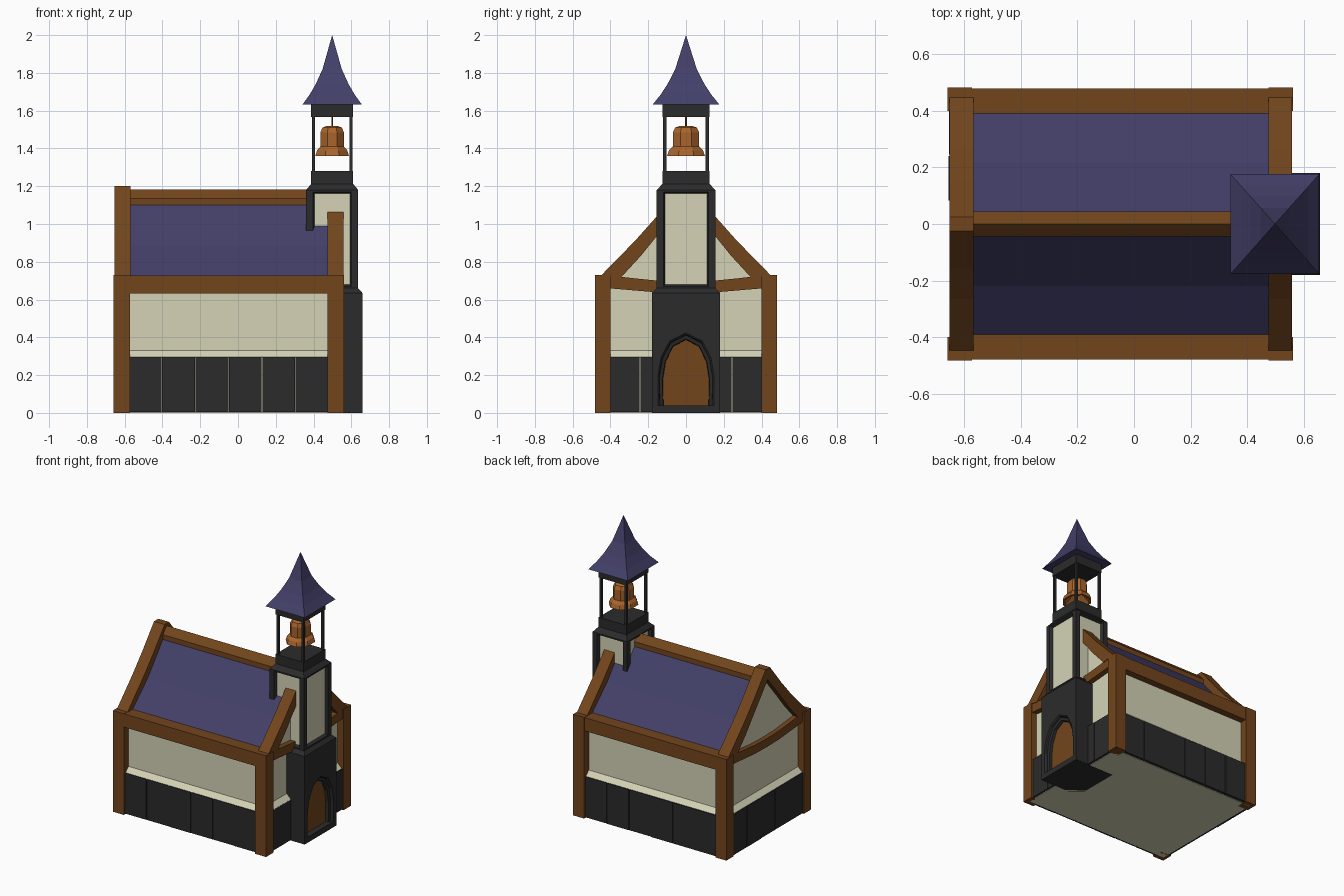
import bpy, bmesh, math, random
from mathutils import Vector

if "Cube" in bpy.data.objects:
    bpy.data.objects.remove(bpy.data.objects["Cube"])

random.seed(4)
TX, SX = 0.4985, 0.89          # tower centre and its x squash


def material(name, rgb):
    m = bpy.data.materials.new(name)
    m.diffuse_color = (*rgb, 1)
    m.use_nodes = True
    m.node_tree.nodes["Principled BSDF"].inputs["Base Color"].default_value = m.diffuse_color
    return m


WOOD = material("wood", (0.17, 0.06, 0.012))
PLASTER = material("plaster", (0.66, 0.65, 0.47))
SLATE = material("slate", (0.055, 0.05, 0.14))
STONE = material("stone", (0.024, 0.024, 0.024))
BRONZE = material("bronze", (0.40, 0.13, 0.025))


def loft(name, rings, mat):
    """Skin equal-length rings of points, closing both ends."""
    bm = bmesh.new()
    rows = [[bm.verts.new(p) for p in r] for r in rings]
    n = len(rows[0])
    for a, b in zip(rows, rows[1:]):
        for i in range(n):
            j = (i + 1) % n
            bm.faces.new((a[i], a[j], b[j], b[i]))
    bm.faces.new(rows[0][::-1])
    bm.faces.new(rows[-1])
    bmesh.ops.remove_doubles(bm, verts=bm.verts, dist=1e-5)
    bmesh.ops.recalc_face_normals(bm, faces=bm.faces)
    me = bpy.data.meshes.new(name)
    bm.to_mesh(me)
    bm.free()
    me.materials.append(mat)
    ob = bpy.data.objects.new(name, me)
    bpy.context.collection.objects.link(ob)
    return ob


def rect(x0, x1, y0, y1, z):
    return [(x0, y0, z), (x1, y0, z), (x1, y1, z), (x0, y1, z)]


def box(name, x0, x1, y0, y1, z0, z1, mat):
    return loft(name, [rect(x0, x1, y0, y1, z0), rect(x0, x1, y0, y1, z1)], mat)


def prism(name, pts, x0, x1, mat):
    """Extrude a (y, z) outline along x."""
    return loft(name, [[(x, y, z) for y, z in pts] for x in (x0, x1)], mat)


def mirrored(half):
    """Complete a half outline that runs from +y towards y = 0."""
    return half + [(-y, z) for y, z in reversed(half) if y > 1e-6]


def turned(name, profile, sides, mat):
    """Faceted tower part: (half width, z) profile around the tower axis."""
    k = 1 / math.cos(math.pi / sides)
    ang = [(i + 0.5) * 2 * math.pi / sides for i in range(sides)]
    return loft(name, [[(TX + SX * r * k * math.cos(a), r * k * math.sin(a), z)
                        for a in ang] for r, z in profile], mat)


# Plaster walls with a sloping ledge above the stone
X0, X1, Y = -0.615, 0.515, 0.43
loft("walls", [rect(X0 - d, X1 + d, -Y - d, Y + d, z) for d, z in
               ((0.02, 0), (0.02, 0.295), (0.035, 0.295), (0, 0.33), (0, 0.69))], PLASTER)

# Stone slabs round the foot of the walls
for s in (-1, 1):
    for i in range(6):
        a = -0.58 + i * 0.1767
        o = Y + 0.036 + random.uniform(0, 0.008)
        ys = sorted((s * Y, s * o))
        box("side_slab", a + 0.002, a + 0.175, *ys, 0.004, 0.297, STONE)
for i in range(5):
    a = -0.405 + i * 0.162
    o = 0.036 + random.uniform(0, 0.005)
    box("end_slab", X0 - o, X0, a + 0.002, a + 0.16, 0.004, 0.297, STONE)
    box("end_slab", X1, X1 + o - 0.003, a + 0.002, a + 0.16, 0.004, 0.297, STONE)

# Corner posts and eaves beams
for s in (-1, 1):
    ys = sorted((s * 0.40, s * 0.483))
    for a, b in ((-0.66, -0.573), (0.475, 0.562)):
        box("corner_post", a, b, *ys, 0, 0.73, WOOD)
    ys = sorted((s * 0.39, s * 0.48))
    box("eaves_beam", -0.60, 0.50, *ys, 0.632, 0.728, WOOD)

# Roof with a slight inward bend, and its ridge cap
prism("roof", mirrored([(0.42, 0.66), (0.42, 0.70), (0.22, 0.885), (0, 1.155)]),
      -0.59, 0.49, SLATE)
prism("ridge_cap", mirrored([(0.045, 1.08), (0.045, 1.135), (0, 1.183)]), -0.59, 0.49, WOOD)

# Gables: plaster infill, bent rafters and sagging tie beam
outer = mirrored([(0.447, 0.73), (0.266, 0.915), (0.155, 1.04), (0.025, 1.2)])
inner = mirrored([(0.346, 0.715), (0.24, 0.83), (0.155, 0.935), (0, 1.12)])
tie = mirrored([(0.41, 0.728), (0.27, 0.712), (0.14, 0.699), (0, 0.695)]) \
    + mirrored([(0.41, 0.66), (0.27, 0.648), (0.14, 0.637), (0, 0.634)])[::-1]
prism("gable_infill", mirrored([(0.40, 0.66), (0.40, 0.70), (0.22, 0.87), (0, 1.13)]),
      X0, X1, PLASTER)
for a, b in ((-0.653, -0.568), (0.475, 0.558)):
    prism("rafters", outer + inner[::-1], a, b, WOOD)
    prism("tie_beam", tie, a + 0.004, b - 0.004, WOOD)

# Tower foot with a pointed, stepped door recess
foot = turned("tower_foot", [(0.18, 0), (0.18, 0.635), (0.155, 0.66)], 4, STONE)
arch = mirrored([(0.12, 0.04), (0.122, 0.18), (0.108, 0.27), (0.07, 0.35), (0, 0.388)])


def arch_at(x, k):
    return [(x, y * k, 0.04 + (z - 0.04) * (1 + (k - 1) * 0.45)) for y, z in arch]


cutter = loft("door_cutter", [arch_at(0.60, 1.0), arch_at(0.635, 1.02), arch_at(0.64, 1.15),
                              arch_at(0.652, 1.17), arch_at(0.68, 1.4)], STONE)
mod = foot.modifiers.new("door_recess", "BOOLEAN")
mod.operation, mod.object, mod.solver = "DIFFERENCE", cutter, "EXACT"
bpy.context.view_layer.objects.active = foot
bpy.ops.object.modifier_apply(modifier=mod.name)
bpy.data.objects.remove(cutter)
prism("door", arch, 0.59, 0.615, WOOD)

# Tower shaft: inset plaster panels on each side
shaft = turned("tower_shaft", [(0.155, 0.65), (0.155, 1.18)], 4, STONE)
shaft.data.materials.append(PLASTER)
bm = bmesh.new()
bm.from_mesh(shaft.data)
bm.normal_update()
sides = [f for f in bm.faces if abs(f.normal.z) < 0.5]
bmesh.ops.inset_individual(bm, faces=sides, thickness=0.05)
for v in {v for f in sides for v in f.verts}:
    v.co.z += 0.025 if v.co.z > 0.9 else -0.015
bmesh.ops.inset_individual(bm, faces=sides, thickness=0.013, depth=-0.02)
for f in sides:
    f.material_index = 1
bm.to_mesh(shaft.data)
bm.free()

# Belfry: plinth, four slim posts, lintel and flared spire
turned("belfry_plinth", [(0.155, 1.18), (0.125, 1.212), (0.125, 1.28)], 4, STONE)
for sx in (-1, 1):
    for sy in (-1, 1):
        cx, cy = TX + sx * 0.1, sy * 0.112
        box("belfry_post", cx - 0.008, cx + 0.008, cy - 0.009, cy + 0.009, 1.27, 1.58, STONE)
turned("belfry_lintel", [(0.125, 1.567), (0.125, 1.64)], 4, STONE)
turned("spire", [(0.176, 1.633), (0.134, 1.685), (0.098, 1.74), (0.057, 1.82), (0, 2.0)],
       4, SLATE)

# Bell, hollow beneath, hanging on a rod
turned("bell", [(0.03, 1.42), (0.085, 1.36), (0.1, 1.36), (0.09, 1.39), (0.07, 1.41),
                (0.07, 1.485), (0.058, 1.51), (0.03, 1.52)], 8, BRONZE)
turned("bell_rod", [(0.005, 1.51), (0.005, 1.575)], 6, WOOD)
